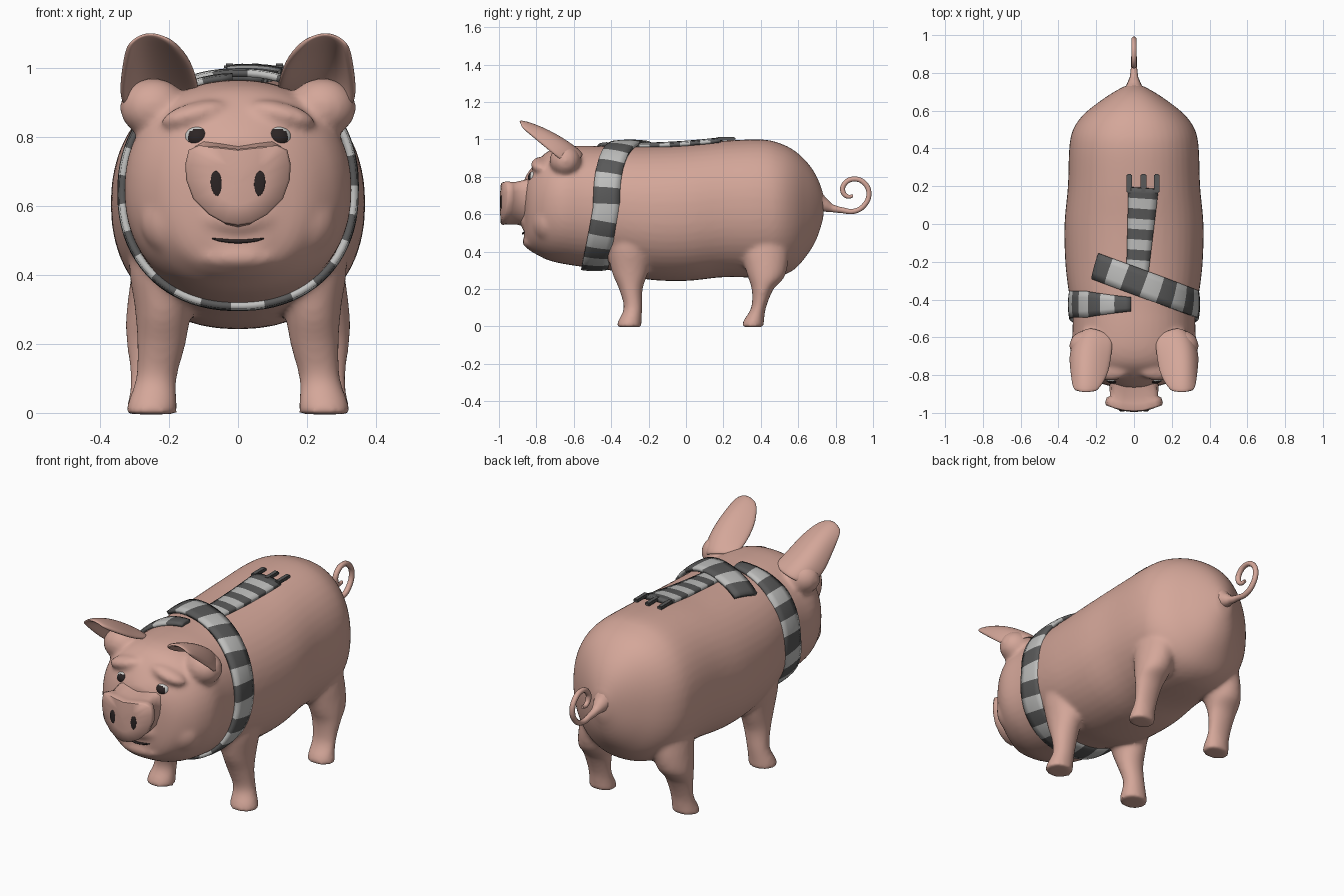
import bpy, bmesh, math
from mathutils import Vector, Matrix

cube = bpy.data.objects.get("Cube")
if cube:
    bpy.data.objects.remove(cube, do_unlink=True)


def material(name, r, g, b):
    m = bpy.data.materials.new(name)
    m.use_nodes = True
    m.diffuse_color = (r, g, b, 1)
    bsdf = next(n for n in m.node_tree.nodes if n.type == 'BSDF_PRINCIPLED')
    bsdf.inputs["Base Color"].default_value = (r, g, b, 1)
    bsdf.inputs["Roughness"].default_value = 0.8
    return m


skin = material("skin pink", .66, .385, .32)
dark_wool = material("dark grey wool", .10, .10, .10)
light_wool = material("light grey wool", .52, .52, .51)
eye_white = material("eye white", .62, .62, .60)
dark = material("dark brown", .025, .018, .018)


def finish(bm, name, mats, angle=40):
    bmesh.ops.recalc_face_normals(bm, faces=bm.faces[:])
    me = bpy.data.meshes.new(name)
    bm.to_mesh(me)
    bm.free()
    for m in mats:
        me.materials.append(m)
    ob = bpy.data.objects.new(name, me)
    bpy.context.collection.objects.link(ob)
    bpy.ops.object.select_all(action='DESELECT')
    ob.select_set(True)
    bpy.context.view_layer.objects.active = ob
    bpy.ops.object.shade_smooth_by_angle(angle=math.radians(angle))
    return ob


def loft(bm, rings):
    """Skin closed rings of points and cap both ends."""
    loops = [[bm.verts.new(p) for p in ring] for ring in rings]
    for a, b in zip(loops, loops[1:]):
        for i in range(len(a)):
            j = (i + 1) % len(a)
            bm.faces.new((a[i], a[j], b[j], b[i]))
    bm.faces.new(loops[0][::-1])
    bm.faces.new(loops[-1])


def smooth_rows(rows, steps=4):
    """Catmull-Rom interpolation of rows of numbers."""
    out = []
    for i in range(len(rows) - 1):
        a, b, c, d = (rows[min(max(k, 0), len(rows) - 1)] for k in range(i - 1, i + 3))
        for s in range(steps):
            t = s / steps
            out.append([q + .5 * t * (r - p + t * (2 * p - 5 * q + 4 * r - u + t * (3 * (q - r) + u - p)))
                        for p, q, r, u in zip(a, b, c, d)])
    return out + [rows[-1]]


def super_point(t, rx, rz, power=2.2):
    c, s = math.cos(t), math.sin(t)
    return (rx * math.copysign(abs(c) ** (2 / power), c),
            rz * math.copysign(abs(s) ** (2 / power), s))


def ellipsoid(bm, centre, radii, tilt=0):
    mat = Matrix.Translation(centre) @ Matrix.Rotation(tilt, 4, 'Y') @ Matrix.Diagonal((*radii, 1))
    bmesh.ops.create_uvsphere(bm, u_segments=24, v_segments=16, radius=1, matrix=mat)


# Body and head: sections as y, bottom, top, half width
SECTIONS = [(-.865, .46, .79, .10), (-.84, .41, .83, .185), (-.80, .385, .88, .245),
            (-.74, .355, .935, .297), (-.66, .335, .96, .328), (-.55, .318, .966, .325),
            (-.45, .31, .964, .327), (-.35, .285, .964, .347), (-.2, .25, .965, .364),
            (0, .243, .974, .368), (.2, .263, .992, .35), (.4, .26, 1.0, .343),
            (.5, .268, .98, .323), (.58, .305, .94, .267), (.65, .385, .875, .18),
            (.70, .47, .80, .105), (.735, .58, .71, .04)]
# Legs: z, centre y, y radius, centre x, x radius
FRONT_LEG = [(-.004, -.305, .068, .25, .075), (.03, -.30, .063, .248, .072), (.1, -.283, .05, .237, .06),
             (.2, -.295, .064, .222, .071), (.3, -.30, .1, .217, .082), (.45, -.30, .12, .215, .1),
             (.6, -.30, .07, .18, .08)]
REAR_LEG = [(-.004, .358, .06, .25, .074), (.03, .362, .056, .249, .071), (.1, .388, .04, .247, .066),
            (.2, .41, .059, .245, .078), (.28, .43, .105, .235, .09), (.45, .415, .13, .2, .1),
            (.6, .39, .07, .17, .08)]

bm = bmesh.new()
rings = []
for y, lo, hi, hw in smooth_rows(SECTIONS):
    ring = []
    for k in range(48):
        x, z = super_point(math.tau * k / 48, hw, (hi - lo) / 2)
        ring.append((x, y, z + (hi + lo) / 2))
    rings.append(ring)
loft(bm, rings)
for side in (-1, 1):
    for leg in (FRONT_LEG, REAR_LEG):
        loft(bm, [[(side * (cx + rx * math.cos(math.tau * k / 20)), cy + ry * math.sin(math.tau * k / 20), z)
                   for k in range(20)] for z, cy, ry, cx, rx in smooth_rows(leg)])
    ellipsoid(bm, (side * .125, -.775, .865), (.10, .055, .035), side * .25)   # brow
    ellipsoid(bm, (side * .15, -.74, .56), (.135, .09, .12))                   # cheek
    ellipsoid(bm, (side * .245, -.645, .885), (.098, .085, .085))              # ear root
ellipsoid(bm, (0, -.815, .452), (.13, .06, .042))                              # lower lip
ellipsoid(bm, (0, -.83, .565), (.13, .06, .062))                               # upper lip
body = finish(bm, "body", [skin])
rm = body.modifiers.new("blend", 'REMESH')
rm.mode, rm.voxel_size, rm.use_smooth_shade = 'VOXEL', .011, True
sm = body.modifiers.new("soften", 'SMOOTH')
sm.factor, sm.iterations = .5, 12

# Snout: shield outline, lofted to a bulging front
HALF = [(0, .765), (.06, .772), (.115, .775), (.143, .762), (.153, .72), (.15, .675),
        (.13, .62), (.085, .575), (.04, .55), (0, .543)]
outline = HALF + [(-x, z) for x, z in HALF[-2:0:-1]]


def bulge(x):
    return 1.4 * x * x


bm = bmesh.new()
rings = []
for y, sx, sz in [(-.76, .95, 1.25), (-.86, .85, 1.08), (-.91, .83, .98), (-.95, .95, .98),
                  (-.98, 1, 1), (-.99, .96, .96), (-.994, .5, .5), (-.995, .1, .1)]:
    rings.append([(x * sx, y + (bulge(x * sx) if y < -.93 else 0), .665 + (z - .665) * sz) for x, z in outline])
loft(bm, rings)
finish(bm, "snout", [skin], 60)

# Nostrils, eyes and ears, mirrored
INNER = [(.11, -.60, .93), (.118, -.70, .96), (.138, -.81, 1.025), (.195, -.885, 1.078)]
MIDDLE = [(.24, -.55, .91), (.26, -.63, .98), (.265, -.76, 1.055), (.262, -.895, 1.1)]
OUTER = [(.30, -.63, .86), (.342, -.685, .90), (.332, -.78, .98), (.32, -.88, 1.065)]
for side, label in ((1, "left"), (-1, "right")):
    bm = bmesh.new()
    ellipsoid(bm, (side * .062, -.988, .665), (.017, .0045, .036), side * .08)
    finish(bm, label + "_nostril", [dark])

    bm = bmesh.new()
    centre = Vector((side * .115, -.803, .797))
    ellipsoid(bm, centre, (.042, .042, .036))
    look = Vector((side * .08, -1, 0)).normalized()
    for f in bm.faces:
        f.material_index = int((f.calc_center_median() - centre).normalized().dot(look) > .72)
    finish(bm, label + "_eye", [eye_white, dark], 60)

    bm = bmesh.new()
    grid = []
    for a, m, b in zip(INNER, MIDDLE, OUTER):
        a, m, b = Vector(a), Vector(m), Vector(b)
        row = []
        for k in range(9):
            t = k / 8
            p = a * (1 - t) * (1 - 2 * t) + m * 4 * t * (1 - t) + b * t * (2 * t - 1)
            row.append(bm.verts.new((p.x * side, p.y, p.z)))
        grid.append(row)
    for r, s in zip(grid, grid[1:]):
        for k in range(8):
            bm.faces.new((r[k], r[k + 1], s[k + 1], s[k]))
    ear = finish(bm, label + "_ear", [skin], 180)
    sol = ear.modifiers.new("thickness", 'SOLIDIFY')
    sol.thickness, sol.offset = .022, 0
    sub = ear.modifiers.new("smooth", 'SUBSURF')
    sub.levels = sub.render_levels = 2


def tube(name, points, radii, bevel, mat):
    cu = bpy.data.curves.new(name, 'CURVE')
    cu.dimensions, cu.bevel_depth, cu.bevel_resolution = '3D', bevel, 3
    cu.use_fill_caps = True
    sp = cu.splines.new('BEZIER')
    sp.bezier_points.add(len(points) - 1)
    for bp, p, r in zip(sp.bezier_points, points, radii):
        bp.co, bp.radius = p, r
        bp.handle_left_type = bp.handle_right_type = 'AUTO'
    sp.resolution_u = 6
    cu.materials.append(mat)
    ob = bpy.data.objects.new(name, cu)
    bpy.context.collection.objects.link(ob)


# Curly tail
CURL = [(.69, .67), (.735, .65), (.78, .632), (.83, .622), (.90, .616), (.955, .65), (.978, .71),
        (.955, .765), (.90, .788), (.85, .765), (.838, .725), (.862, .695), (.893, .697)]
tube("tail", [(0, y, z) for y, z in CURL], [5, 3, 1.6, 1.2] + [1.05] * 7 + [.9, .6], .0135, skin)

# Mouth line
tube("mouth", [(x, -.872 + 1.6 * x * x, .497 + 1.5 * x * x) for x in (-.075, -.05, 0, .05, .075)],
     [.3, .8, 1, .8, .3], .006, dark)


def ribbon(name, path, widths, per_stripe):
    """Striped band along a path of (point, outward normal)."""
    bm = bmesh.new()
    rows = []
    for i, (p, n) in enumerate(path):
        tangent = path[min(i + 1, len(path) - 1)][0] - path[max(i - 1, 0)][0]
        w = tangent.cross(n).normalized() * widths[i]
        rows.append([bm.verts.new(p + w * s - n * .006 * s * s) for s in (-1, -.5, 0, .5, 1)])
    for i, (r, s) in enumerate(zip(rows, rows[1:])):
        for k in range(4):
            f = bm.faces.new((r[k], r[k + 1], s[k + 1], s[k]))
            f.material_index = (i // per_stripe) % 2
    ob = finish(bm, name, [dark_wool, light_wool])
    sol = ob.modifiers.new("thickness", 'SOLIDIFY')
    sol.thickness, sol.offset = .02, 0


# Scarf loop: starts on top, runs around the neck and crosses over itself
path, widths = [], []
for k in range(88):
    t = math.radians(92 + 4.5 * k)
    over = max(0, t - math.tau)
    lift = .014 * min(1, over)
    x, z = super_point(t, .34 + lift, .335 + lift)
    y = -.425 + .065 * min(0, math.sin(t)) + (.37 * (.34 - x) if over else 0)
    path.append((Vector((x, y, z + .64)), Vector((math.cos(t), 0, math.sin(t)))))
    widths.append(.035 + .035 * min(1, k / 10))
ribbon("scarf_loop", path, widths, 3)

# Scarf end lying along the back
path, widths = [], []
for k in range(19):
    t = k / 18
    path.append((Vector((.015 + .035 * t, -.30 + .49 * t, .972 + .03 * t * t)), Vector((.04, 0, 1)).normalized()))
    widths.append(.055 + .024 * t)
ribbon("scarf_end", path, widths, 2)

# Fringe
for i, x in enumerate((-.025, .05, .12)):
    bm = bmesh.new()
    bmesh.ops.create_cube(bm, size=1, matrix=Matrix.Translation((x, .215, 1.003)) @ Matrix.Diagonal((.03, .1, .018, 1)))
    bmesh.ops.bevel(bm, geom=bm.edges[:], offset=.005, segments=2, affect='EDGES')
    finish(bm, "scarf_fringe_%d" % (i + 1), [dark_wool])
